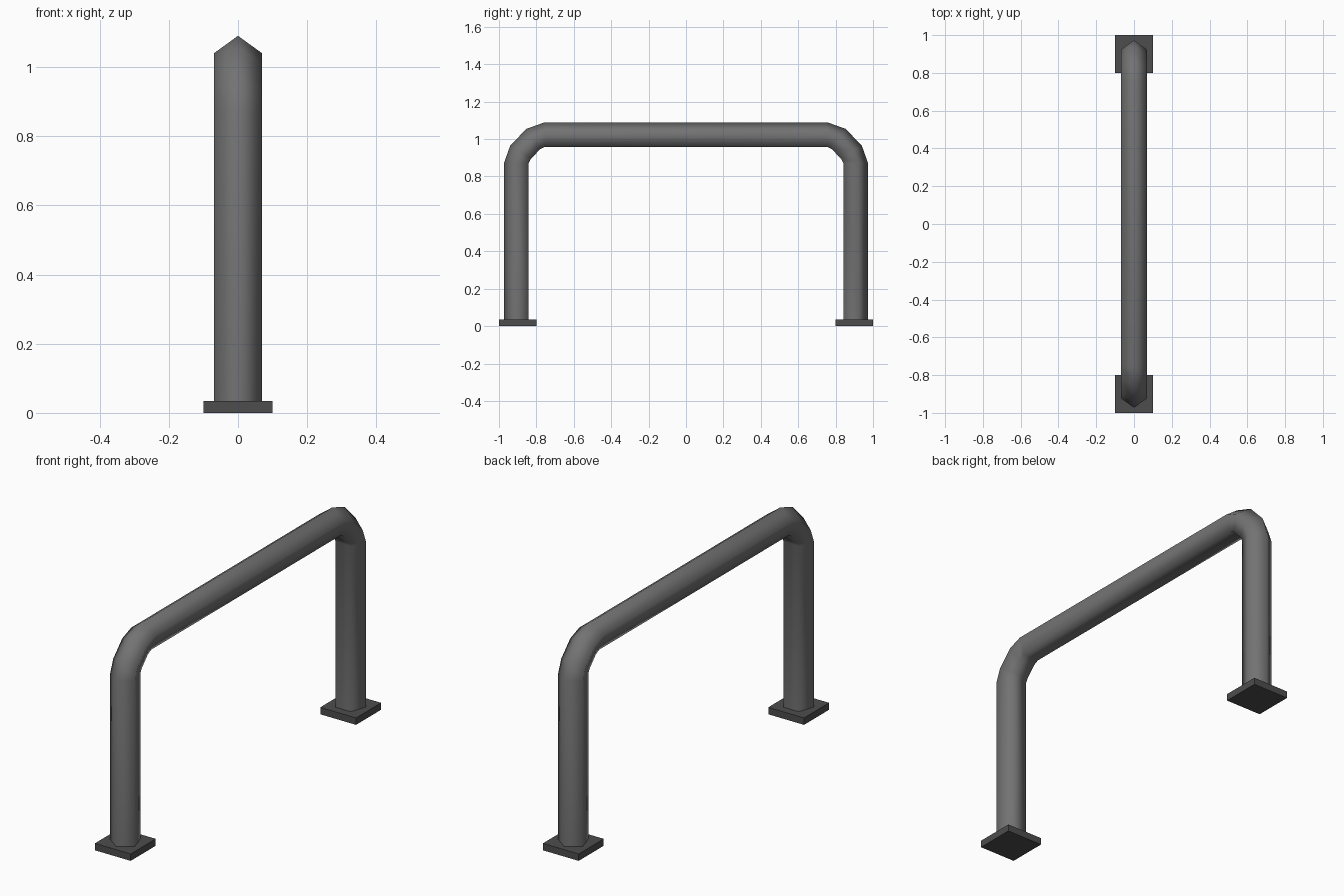
import bpy, bmesh, math
from mathutils import Vector

if "Cube" in bpy.data.objects:
    bpy.data.objects.remove(bpy.data.objects["Cube"])


def material(name, v):
    m = bpy.data.materials.new(name)
    m.diffuse_color = (v, v, v, 1)
    m.use_nodes = True
    m.node_tree.nodes["Principled BSDF"].inputs["Base Color"].default_value = m.diffuse_color
    return m


def add_object(name, bm, mat):
    bmesh.ops.recalc_face_normals(bm, faces=bm.faces[:])
    me = bpy.data.meshes.new(name)
    bm.to_mesh(me)
    bm.free()
    me.materials.append(mat)
    ob = bpy.data.objects.new(name, me)
    bpy.context.collection.objects.link(ob)
    return ob


pipe_grey = material("pipe grey", 0.17)
plate_grey = material("dark plate grey", 0.075)

# Bent pipe: a pentagon swept along a hoop, one corner always pointing outward
R = 0.0727
# outer edge (y, z) and outward direction in degrees, from foot to top
half = [(0.973, 0.02, 0), (0.973, 0.872, 0), (0.940, 0.965, 33),
        (0.853, 1.055, 57), (0.754, 1.09, 90)]
path = half + [(-y, z, 180 - a) for y, z, a in reversed(half)]
bm = bmesh.new()
rings = []
for y, z, a in path:
    out = Vector((0, math.cos(math.radians(a)), math.sin(math.radians(a))))
    centre = Vector((0, y, z)) - out * R
    rings.append([bm.verts.new(centre + out * R * math.cos(i * math.tau / 5)
                               + Vector((R * math.sin(i * math.tau / 5), 0, 0)))
                  for i in range(5)])
for a, b in zip(rings, rings[1:]):
    for i in range(5):
        j = (i + 1) % 5
        bm.faces.new((a[i], a[j], b[j], b[i])).smooth = True
add_object("bent_pipe", bm, pipe_grey)

# Square foot plates
for name, side in (("front_foot_plate", -1), ("back_foot_plate", 1)):
    bm = bmesh.new()
    bmesh.ops.create_cube(bm, size=1)
    bmesh.ops.scale(bm, vec=(0.2, 0.2, 0.035), verts=bm.verts)
    bmesh.ops.translate(bm, vec=(0, 0.9 * side, 0.0175), verts=bm.verts)
    add_object(name, bm, plate_grey)
